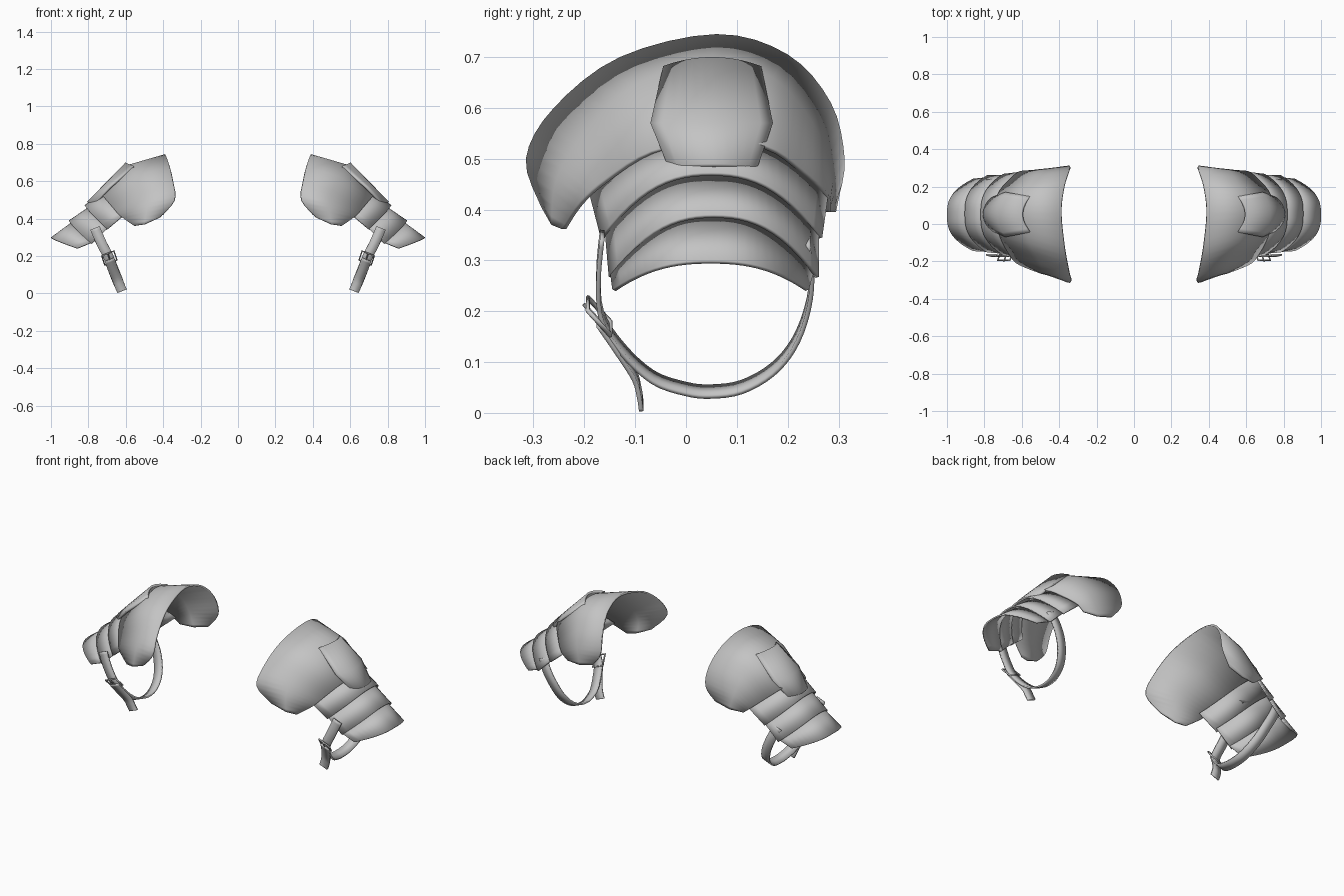
import bpy
from mathutils import Vector

cube = bpy.data.objects.get("Cube")
if cube:
    bpy.data.objects.remove(cube, do_unlink=True)

steel = bpy.data.materials.new("grey_steel")
steel.use_nodes = True
GREY = (0.55, 0.55, 0.55, 1)
steel.diffuse_color = GREY
steel.node_tree.nodes["Principled BSDF"].inputs["Base Color"].default_value = GREY


def smooth_path(points, steps=4):
    """Resample a list of points as a Catmull-Rom curve."""
    p = [Vector(q) for q in points]
    p = [p[0]] + p + [p[-1]]
    out = []
    for i in range(1, len(p) - 2):
        a, b, c, d = p[i - 1:i + 3]
        for k in range(steps):
            t = k / steps
            out.append(0.5 * (2 * b + (c - a) * t + (2 * a - 5 * b + 4 * c - d) * t ** 2
                              + (3 * b - a - 3 * c + d) * t ** 3))
    return out + [p[-2]]


def add_mirror(obj):
    mod = obj.modifiers.new("Mirror", 'MIRROR')
    mod.use_axis[0] = True


def sheet(name, rows, thickness, offset=-1):
    """Loft rows of points into a thick plate, mirrored to both shoulders."""
    n = len(rows[0])
    verts = [v for row in rows for v in row]
    faces = [(r * n + c, (r + 1) * n + c, (r + 1) * n + c + 1, r * n + c + 1)
             for r in range(len(rows) - 1) for c in range(n - 1)]
    mesh = bpy.data.meshes.new(name)
    mesh.from_pydata(verts, [], faces)
    mesh.materials.append(steel)
    obj = bpy.data.objects.new(name, mesh)
    bpy.context.collection.objects.link(obj)
    bpy.ops.object.select_all(action='DESELECT')
    obj.select_set(True)
    bpy.context.view_layer.objects.active = obj
    bpy.ops.object.shade_smooth_by_angle(angle=0.7)
    solid = obj.modifiers.new("Solidify", 'SOLIDIFY')
    solid.thickness = thickness
    solid.offset = offset
    add_mirror(obj)


def arch(centre, end, y_front, y_back, n=24):
    """Arched edge of a lame: crown at centre (x, z), both tips at end (x, z)."""
    pts = []
    for i in range(n + 1):
        s = 2 * i / n - 1
        y = (y_front + y_back) / 2 + s * (y_back - y_front) / 2
        pts.append((centre[0] + (end[0] - centre[0]) * abs(s) ** 2.8, y,
                    centre[1] + (end[1] - centre[1]) * abs(s) ** 2.4))
    return pts


def wire(name, points, radius, closed):
    curve = bpy.data.curves.new(name, 'CURVE')
    curve.dimensions = '3D'
    curve.bevel_depth = radius
    curve.bevel_resolution = 1
    curve.use_fill_caps = True
    spline = curve.splines.new('POLY')
    spline.points.add(len(points) - 1)
    for sp, p in zip(spline.points, points):
        sp.co = (*p, 1)
    spline.use_cyclic_u = closed
    curve.materials.append(steel)
    obj = bpy.data.objects.new(name, curve)
    bpy.context.collection.objects.link(obj)
    add_mirror(obj)


# Flared shoulder shell: neck edge, ridge and lower edge, each front to back
neck = [(.42, -.285, .405), (.342, -.315, .50), (.35, -.26, .60), (.372, -.13, .70),
        (.39, .06, .745), (.375, .20, .705), (.35, .285, .61), (.345, .312, .50),
        (.40, .30, .42)]
ridge = [(.50, -.265, .37), (.49, -.255, .46), (.505, -.20, .55), (.56, -.10, .645),
         (.58, .05, .69), (.57, .17, .66), (.535, .25, .57), (.51, .285, .48),
         (.49, .295, .395)]
lower = [(.555, -.245, .362), (.63, -.21, .415), (.67, -.16, .46), (.717, -.07, .515),
         (.74, .05, .535), (.729, .16, .525), (.67, .235, .475), (.617, .28, .43),
         (.575, .285, .395)]
sheet("shoulder_shell", [smooth_path(r) for r in (neck, ridge, lower)], 0.01)

# Reinforcing plate on the shell
rows = []
for y0, y1, z, sag in ((-.045, .148, .70, .018), (-.07, .171, .57, 0), (-.035, .141, .49, .006)):
    row = []
    for i in range(11):
        s = i / 5 - 1
        x = .597 + (.705 - z) * .98 - .042 * s * s
        row.append((x, (y0 + y1) / 2 + s * (y1 - y0) / 2, z - sag * s * s))
    rows.append(row)
sheet("reinforcing_plate", rows, 0.012)

# Three overlapping arm lames
lames = {
    "upper_lame": (arch((.70, .545), (.60, .43), -.19, .28),
                   arch((.82, .473), (.70, .345), -.168, .268)),
    "middle_lame": (arch((.79, .468), (.69, .36), -.16, .262),
                    arch((.905, .39), (.785, .268), -.152, .262)),
    "lower_lame": (arch((.88, .388), (.77, .28), -.15, .252),
                   arch((1.0, .30), (.86, .243), -.145, .242)),
}
for name, edges in lames.items():
    sheet(name, edges, 0.008)

# Arm strap loop and its hanging tail
half = Vector((.93, 0, -.37)) * .027


def strap(name, points):
    path = smooth_path(points)
    sheet(name, [[p - half for p in path], [p + half for p in path]], 0.009, 0)


strap("arm_strap", [(.765, -.165, .35), (.73, -.172, .27), (.69, -.166, .19),
                    (.667, -.125, .125), (.645, -.065, .07), (.635, 0, .047),
                    (.632, .05, .042), (.636, .11, .051), (.648, .17, .085),
                    (.668, .212, .135), (.695, .238, .20), (.73, .248, .27),
                    (.765, .24, .34)])
strap("strap_tail", [(.687, -.172, .18), (.667, -.134, .125), (.645, -.102, .075),
                     (.632, -.092, .04), (.62, -.088, .013)])

# Buckle frame and prong
mid = Vector((.688, -.171, .19))
wide = half * 1.3
tall = Vector((-.008, .022, -.024))
wire("buckle_frame", [mid - wide - tall, mid + wide - tall, mid + wide + tall,
                      mid - wide + tall], 0.005, True)
out = Vector((0, -.008, 0))
wire("buckle_prong", [mid - tall + out, mid + tall + out], 0.004, False)
